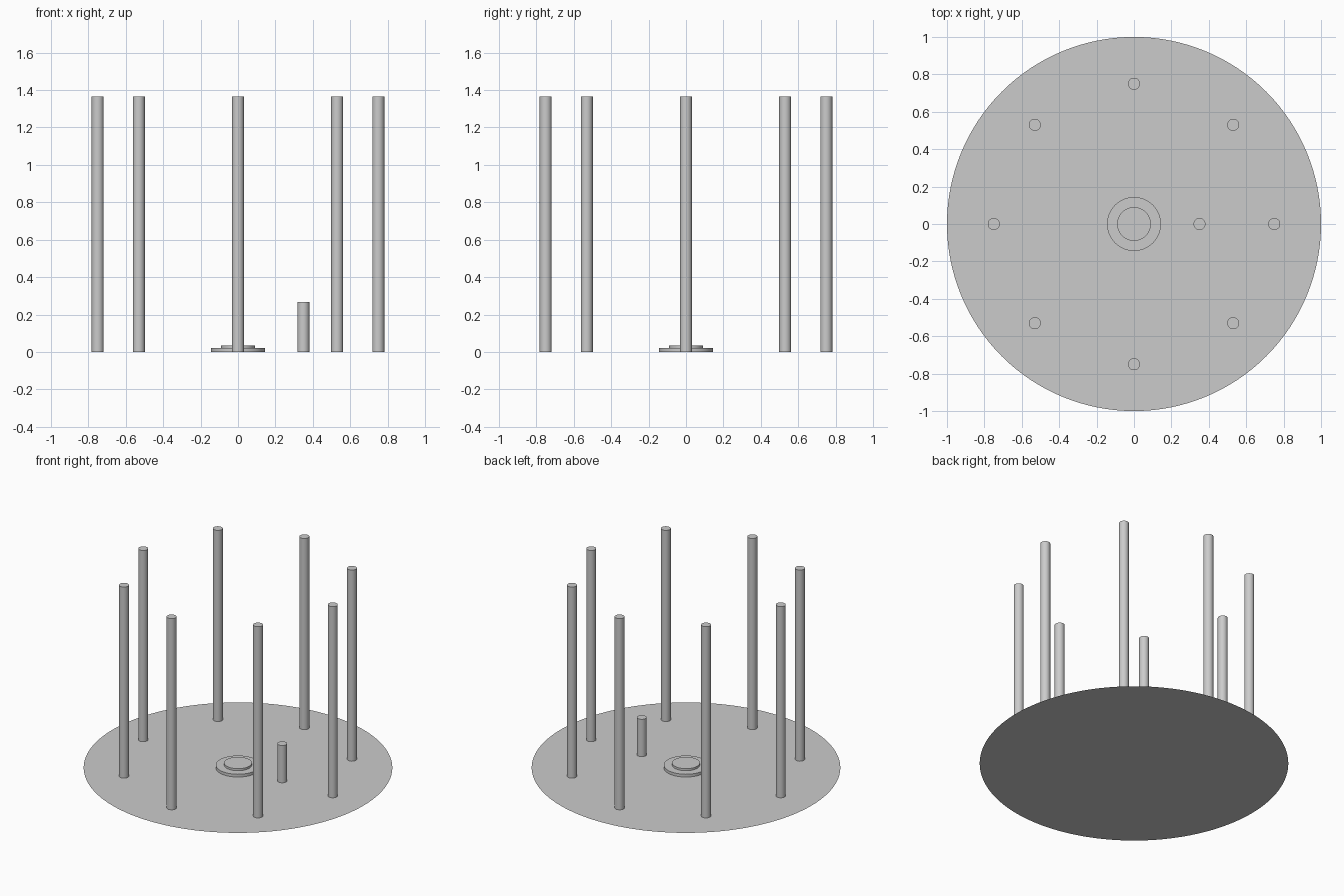
import bpy
from math import cos, sin, pi, radians

if "Cube" in bpy.data.objects:
    bpy.data.objects.remove(bpy.data.objects["Cube"])


def cylinder(name, radius, z0, z1, x=0.0, y=0.0, sides=32):
    """Upright capped cylinder between two heights."""
    bpy.ops.mesh.primitive_cylinder_add(
        vertices=sides, radius=radius, depth=z1 - z0,
        location=(x, y, (z0 + z1) / 2))
    ob = bpy.context.object
    ob.name = name
    bpy.ops.object.shade_smooth_by_angle(angle=radians(30))
    return ob


# Flat round floor
bpy.ops.mesh.primitive_circle_add(vertices=128, radius=1.0, fill_type='NGON')
bpy.context.object.name = "floor"

# Stepped round dais in the middle
cylinder("dais_lower_step", 0.144, 0.0, 0.02, sides=64)
cylinder("dais_upper_step", 0.09, 0.02, 0.035, sides=64)

# Ring of eight tall columns
for i in range(8):
    a = i * pi / 4
    cylinder(f"column_{i + 1}", 0.032, 0.0, 1.367, 0.75 * cos(a), 0.75 * sin(a))

# Short post beside the dais
cylinder("short_post", 0.032, 0.0, 0.267, x=0.35)
